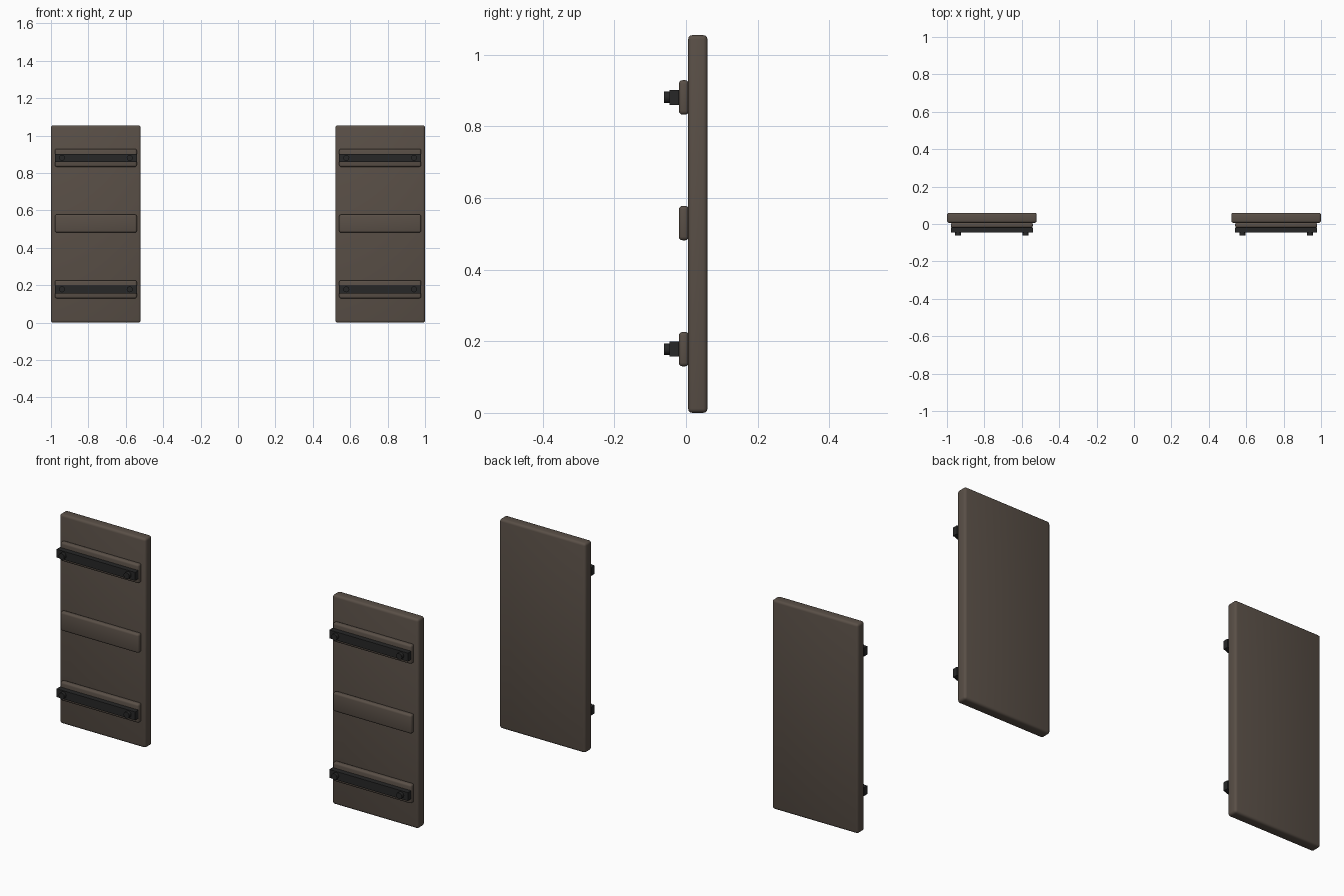
import bpy
import math

if "Cube" in bpy.data.objects:
    bpy.data.objects.remove(bpy.data.objects["Cube"], do_unlink=True)


def make_material(name, colour):
    mat = bpy.data.materials.new(name)
    mat.use_nodes = True
    mat.diffuse_color = colour
    mat.node_tree.nodes["Principled BSDF"].inputs["Base Color"].default_value = colour
    return mat


WOOD = make_material("dark brown wood", (0.10, 0.078, 0.062, 1))
IRON = make_material("black iron", (0.02, 0.02, 0.02, 1))


def finish(obj, name, mat, bevel=0, segments=3):
    obj.name = name
    obj.data.materials.append(mat)
    if bevel:
        mod = obj.modifiers.new("rounded edges", "BEVEL")
        mod.width = bevel
        mod.segments = segments
        bpy.ops.object.modifier_apply(modifier=mod.name)
        bpy.ops.object.shade_smooth_by_angle(angle=math.radians(40))


def box(name, x, y_range, z, width, height, mat, bevel=0):
    y0, y1 = y_range
    bpy.ops.mesh.primitive_cube_add(size=1, location=(x, (y0 + y1) / 2, z))
    obj = bpy.context.object
    obj.scale = (width, y1 - y0, height)
    bpy.ops.object.transform_apply(location=False, rotation=False, scale=True)
    finish(obj, name, mat, bevel)


def bolt(name, x, z):
    bpy.ops.mesh.primitive_cylinder_add(
        vertices=12, radius=0.016, depth=0.022,
        location=(x, -0.051, z), rotation=(math.pi / 2, 0, 0))
    bpy.ops.object.shade_smooth_by_angle(angle=math.radians(40))
    finish(bpy.context.object, name, IRON)


# Two matching shutters, one each side
for side, x in (("right", -0.76), ("left", 0.76)):
    box(f"{side}_panel", x, (0.006, 0.06), 0.5275, 0.48, 1.055, WOOD, 0.012)

    # Three cross battens on the front
    for level, z in (("lower", 0.178), ("middle", 0.53), ("upper", 0.881)):
        box(f"{side}_{level}_batten", x, (-0.02, 0.008), z, 0.438, 0.096, WOOD, 0.01)
        if level == "middle":
            continue
        # Iron strap with two bolts
        box(f"{side}_{level}_strap", x, (-0.046, -0.019), z, 0.438, 0.042, IRON)
        for end, offset in (("right", -0.181), ("left", 0.181)):
            bolt(f"{side}_{level}_{end}_bolt", x + offset, z)
